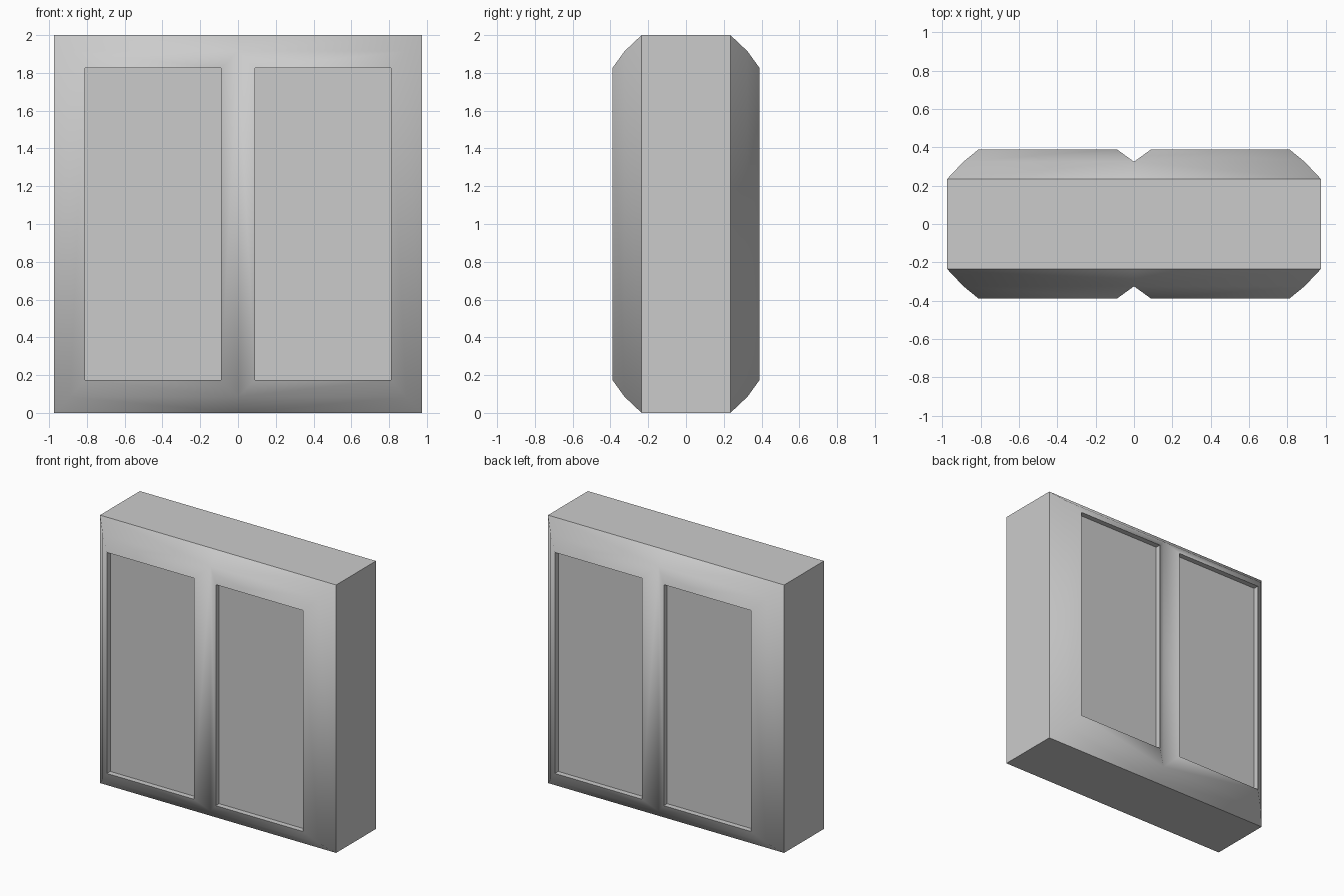
import bpy, bmesh

if "Cube" in bpy.data.objects:
    bpy.data.objects.remove(bpy.data.objects["Cube"])


def ring(x0, x1, inset, y):
    """Rectangular loop in the right front quarter, standing at depth y."""
    z0, z1 = inset, 2 - inset
    return [(x0, y, z0), (x1, y, z0), (x1, y, z1), (x0, y, z1)]


def finish(name, bm):
    """Turn a front right part into a full one by mirroring left and back."""
    bmesh.ops.recalc_face_normals(bm, faces=bm.faces)
    # make sure normals point to the front / outside
    if sum(f.normal.y * f.calc_area() for f in bm.faces) > 0:
        bmesh.ops.reverse_faces(bm, faces=bm.faces)
    mesh = bpy.data.meshes.new(name)
    bm.to_mesh(mesh)
    bm.free()
    obj = bpy.data.objects.new(name, mesh)
    bpy.context.collection.objects.link(obj)
    mod = obj.modifiers.new("Mirror", 'MIRROR')
    mod.use_axis = (True, True, False)
    mod.use_clip = True
    return obj


# Frame: outer wall, two chamfer bands, lip and shallow recess
rings = [
    ring(0, 0.975, 0, 0),
    ring(0, 0.975, 0, -0.235),
    ring(0, 0.89, 0.085, -0.325),
    ring(0.09, 0.81, 0.175, -0.39),
    ring(0.09, 0.81, 0.175, -0.35),
]
bm = bmesh.new()
loops = [[bm.verts.new(p) for p in r] for r in rings]
for i, (a, b) in enumerate(zip(loops, loops[1:])):
    sides = 3 if i < 2 else 4      # outer bands stay open on the centre line
    for k in range(sides):
        n = (k + 1) % 4
        f = bm.faces.new((a[k], a[n], b[n], b[k]))
        f.smooth = True
# Crisp outline, lip and box corners; the centre groove stays soft
for i in (1, 3):
    for k in range(4):
        e = bm.edges.get((loops[i][k], loops[i][(k + 1) % 4]))
        if e:
            e.smooth = False
for a, b in ((0, 1), (3, 4)):
    for k in range(4):
        e = bm.edges.get((loops[a][k], loops[b][k]))
        if e:
            e.smooth = False
finish("window_frame", bm)

# Glass panes, flat at the bottom of the recess
bm = bmesh.new()
bm.faces.new([bm.verts.new(p) for p in rings[-1]])
finish("glass_panes", bm)
